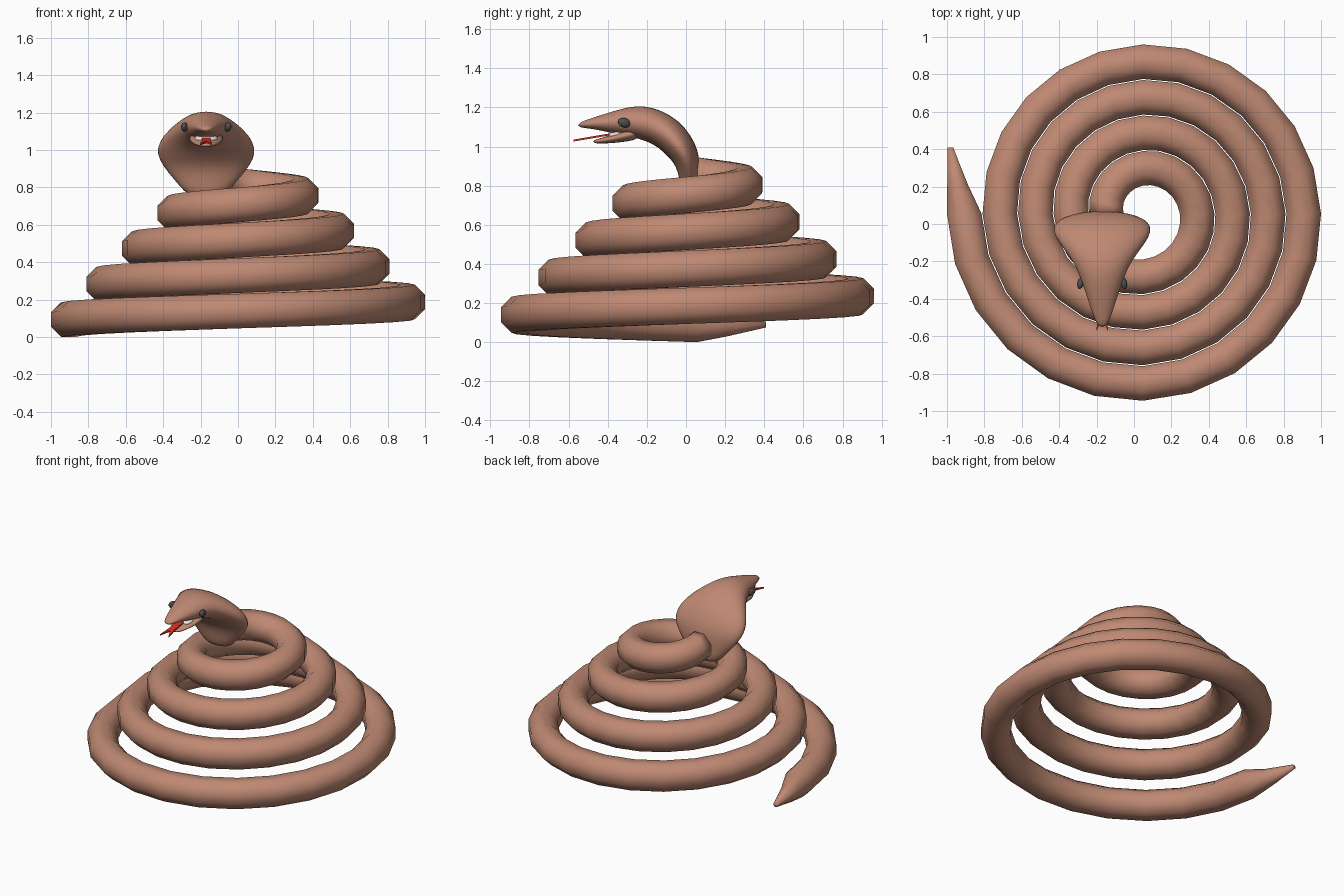
import bpy, bmesh, math
from mathutils import Vector

if "Cube" in bpy.data.objects:
    bpy.data.objects.remove(bpy.data.objects["Cube"])

HX = -0.17  # head centre line


def mat(name, rgb):
    m = bpy.data.materials.new(name)
    m.diffuse_color = (*rgb, 1)
    m.use_nodes = True
    m.node_tree.nodes["Principled BSDF"].inputs["Base Color"].default_value = m.diffuse_color
    return m


skin = mat("skin", (0.52, 0.25, 0.17))
dark = mat("eye_dark", (0.07, 0.08, 0.085))
red = mat("tongue_red", (0.7, 0.03, 0.015))
pale = mat("mouth_pale", (0.8, 0.76, 0.72))


def finish(name, bm, m, subsurf=0):
    bmesh.ops.recalc_face_normals(bm, faces=bm.faces)
    me = bpy.data.meshes.new(name)
    bm.to_mesh(me)
    bm.free()
    me.materials.append(m)
    for p in me.polygons:
        p.use_smooth = True
    ob = bpy.data.objects.new(name, me)
    bpy.context.collection.objects.link(ob)
    if subsurf:
        mod = ob.modifiers.new("smooth", 'SUBSURF')
        mod.levels = mod.render_levels = subsurf
    return ob


def loft(name, stations, sides, m, subsurf=0):
    """Skin elliptical rings; station = centre, side axis * width, up axis * height."""
    bm = bmesh.new()
    rings = []
    for c, u, v in stations:
        angs = [2 * math.pi * (i + 0.5) / sides for i in range(sides)]
        rings.append([bm.verts.new(c + u * math.cos(a) + v * math.sin(a)) for a in angs])
    for a, b in zip(rings, rings[1:]):
        for i in range(sides):
            j = (i + 1) % sides
            bm.faces.new((a[i], a[j], b[j], b[i]))
    bm.faces.new(rings[0])
    bm.faces.new(rings[-1])
    return finish(name, bm, m, subsurf)


def head_loft(name, pts, m, sides=16):
    """Loft along the head's y/z midline; pts = y, z, half width, half thickness."""
    st = []
    for i, (y, z, w, h) in enumerate(pts):
        p, n = pts[max(i - 1, 0)], pts[min(i + 1, len(pts) - 1)]
        d = Vector((0, n[0] - p[0], n[1] - p[1])).normalized()
        st.append((Vector((HX, y, z)), Vector((w, 0, 0)), Vector((0, d.z, -d.y)) * h))
    return loft(name, st, sides, m, 1)


# coiled body with a tapered tail
Z = Vector((0, 0, 1))
X = Vector((-1, 0, 0))
body = [(Vector((x, y, z)), X * r, Z * r) for x, y, z, r in
        ((-0.982, 0.41, 0.09, 0.016), (-0.943, 0.21, 0.085, 0.06))]
for k in range(97):
    t = k / 24
    a = 2 * math.pi * t
    out = Vector((-math.cos(a), -math.sin(a), 0))
    c = Vector((0.0475, 0.055, 0.0925 + 0.19 * t)) + out * (0.955 - 0.19 * t)
    body.append((c, out * 0.1, Z * 0.1))
loft("coiled_body", body, 8, skin)

# hood, neck and upper jaw
head_loft("hood_and_head", [
    (0.03, 0.74, 0.09, 0.05), (0.02, 0.82, 0.155, 0.052), (0.015, 0.88, 0.21, 0.058),
    (0.0, 0.95, 0.26, 0.072), (-0.04, 1.01, 0.27, 0.083), (-0.09, 1.065, 0.24, 0.088),
    (-0.16, 1.105, 0.188, 0.09), (-0.23, 1.125, 0.142, 0.088), (-0.30, 1.128, 0.115, 0.075),
    (-0.38, 1.122, 0.086, 0.056), (-0.47, 1.12, 0.056, 0.03), (-0.555, 1.108, 0.024, 0.012)], skin)

# lower jaw
head_loft("lower_jaw", [
    (-0.24, 1.075, 0.1, 0.04), (-0.31, 1.055, 0.095, 0.032), (-0.38, 1.038, 0.075, 0.022),
    (-0.44, 1.028, 0.05, 0.014), (-0.475, 1.025, 0.022, 0.008)], skin, 12)

# pale mouth lining
head_loft("mouth_lining", [
    (-0.30, 1.07, 0.07, 0.03), (-0.36, 1.06, 0.066, 0.022), (-0.40, 1.052, 0.055, 0.014)], pale, 10)

# forked tongue
outline = [(0, -0.36), (0.022, -0.36), (0.022, -0.49), (0.032, -0.575), (0, -0.51)]
outline += [(-x, y) for x, y in reversed(outline[1:4])]
bm = bmesh.new()
face = bm.faces.new([bm.verts.new((HX + x, y, 1.062 + 0.17 * (y + 0.36))) for x, y in outline])
ext = bmesh.ops.extrude_face_region(bm, geom=[face])
bmesh.ops.translate(bm, vec=(0, 0, 0.01), verts=[g for g in ext["geom"] if isinstance(g, bmesh.types.BMVert)])
tongue = finish("forked_tongue", bm, red)
for p in tongue.data.polygons:
    p.use_smooth = False

# eyes
for side, label in ((-1, "left"), (1, "right")):
    bm = bmesh.new()
    bmesh.ops.create_uvsphere(bm, u_segments=16, v_segments=10, radius=1)
    eye = finish("eye_" + label, bm, dark)
    eye.scale = (0.018, 0.034, 0.024)
    eye.rotation_euler = (-0.25, 0, side * 0.25)
    eye.location = (HX + side * 0.115, -0.315, 1.122)
